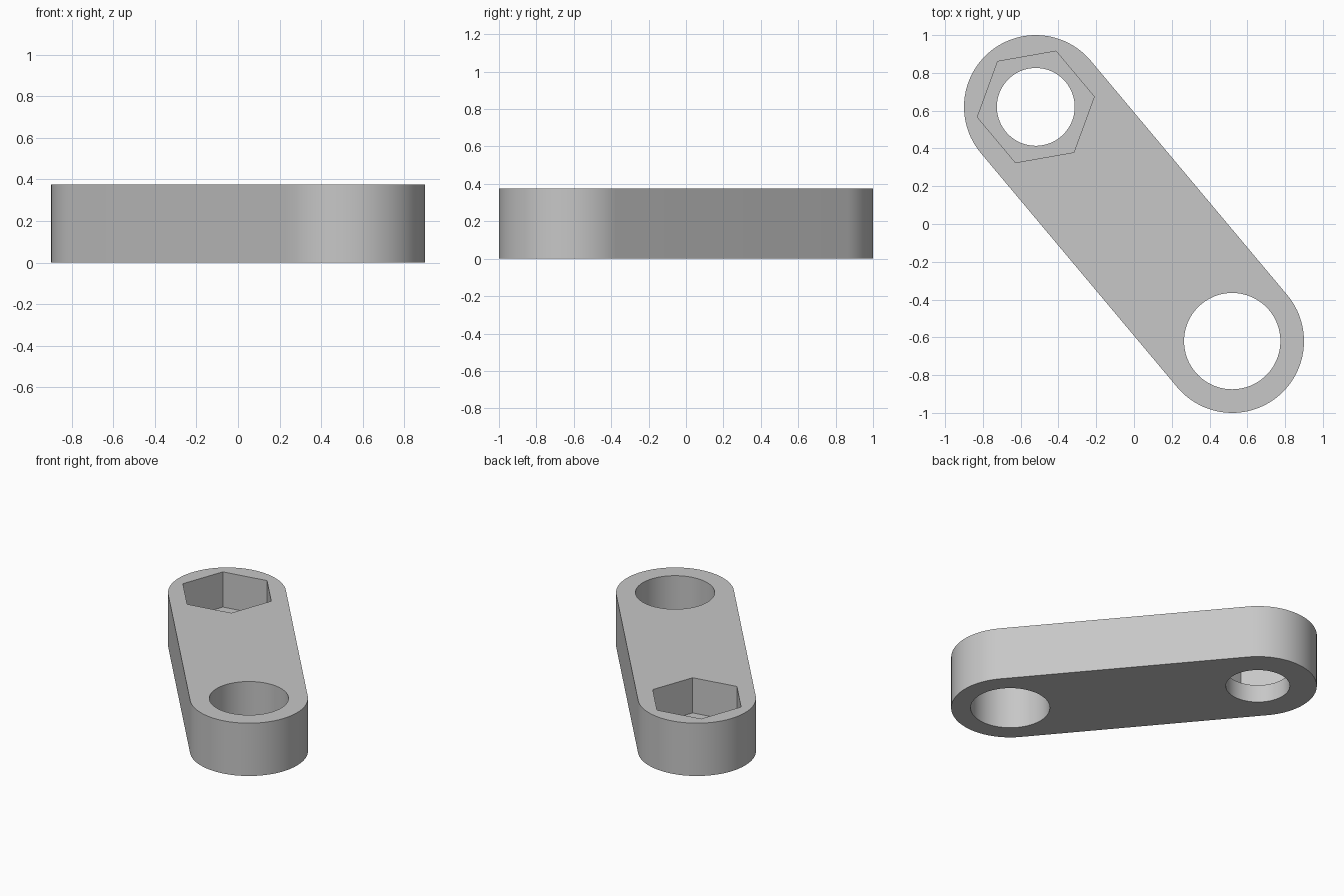
import bpy
import bmesh
import math
from mathutils import Vector

default_cube = bpy.data.objects.get("Cube")
if default_cube:
    bpy.data.objects.remove(default_cube, do_unlink=True)

HEIGHT = 0.375
END_RADIUS = 0.38
HOLE_RADIUS = 0.255       # plain through hole
BOLT_RADIUS = 0.206       # through hole under the nut pocket
NUT_RADIUS = 0.314        # corner radius of the hexagonal pocket
POCKET_FLOOR = 0.125
HOLE_END = Vector((0.52, -0.62))
NUT_END = -HOLE_END
AXIS = math.atan2(HOLE_END.y, HOLE_END.x)

# Material
grey = bpy.data.materials.new("light grey")
grey.use_nodes = True
colour = (0.57, 0.57, 0.57, 1.0)
grey.diffuse_color = colour
grey.node_tree.nodes["Principled BSDF"].inputs["Base Color"].default_value = colour


def arc(centre, radius, start, sweep, steps):
    """Points on an arc, from start, including the first but not the last."""
    return [centre + radius * Vector((math.cos(a), math.sin(a)))
            for a in (start + sweep * i / steps for i in range(steps))]


def prism(name, outline, bottom, top):
    """Extrude a flat outline between two heights."""
    bm = bmesh.new()
    base = bm.faces.new([bm.verts.new((p.x, p.y, bottom)) for p in outline])
    result = bmesh.ops.extrude_face_region(bm, geom=[base])
    verts = [v for v in result["geom"] if isinstance(v, bmesh.types.BMVert)]
    bmesh.ops.translate(bm, verts=verts, vec=(0, 0, top - bottom))
    bmesh.ops.recalc_face_normals(bm, faces=bm.faces)
    mesh = bpy.data.meshes.new(name)
    bm.to_mesh(mesh)
    bm.free()
    mesh.materials.append(grey)
    obj = bpy.data.objects.new(name, mesh)
    bpy.context.collection.objects.link(obj)
    return obj


# Link body: two round ends joined by straight sides
outline = []
for centre, heading in ((HOLE_END, AXIS), (NUT_END, AXIS + math.pi)):
    outline += arc(centre, END_RADIUS, heading - math.pi / 2, math.pi, 48)
    outline.append(centre + END_RADIUS * Vector(
        (math.cos(heading + math.pi / 2), math.sin(heading + math.pi / 2))))
link = prism("link_arm", outline, 0, HEIGHT)

# Cutters: two through holes and the hexagonal nut pocket
TURN = 2 * math.pi
cutters = [
    prism("plain_hole_cutter", arc(HOLE_END, HOLE_RADIUS, 0, TURN, 96), -0.1, HEIGHT + 0.1),
    prism("bolt_hole_cutter", arc(NUT_END, BOLT_RADIUS, 0, TURN, 96), -0.1, HEIGHT + 0.1),
    prism("nut_pocket_cutter", arc(NUT_END, NUT_RADIUS, AXIS, TURN, 6), POCKET_FLOOR, HEIGHT + 0.1),
]

bpy.ops.object.select_all(action="DESELECT")
bpy.context.view_layer.objects.active = link
link.select_set(True)
for cutter in cutters:
    cutter.hide_render = True
    cut = link.modifiers.new(cutter.name, "BOOLEAN")
    cut.operation = "DIFFERENCE"
    cut.solver = "EXACT"
    cut.object = cutter
    bpy.ops.object.modifier_apply(modifier=cut.name)
    bpy.data.objects.remove(cutter, do_unlink=True)

# Smooth round walls, crisp rims and hexagon corners
bpy.ops.object.shade_smooth_by_angle(angle=math.radians(30))
